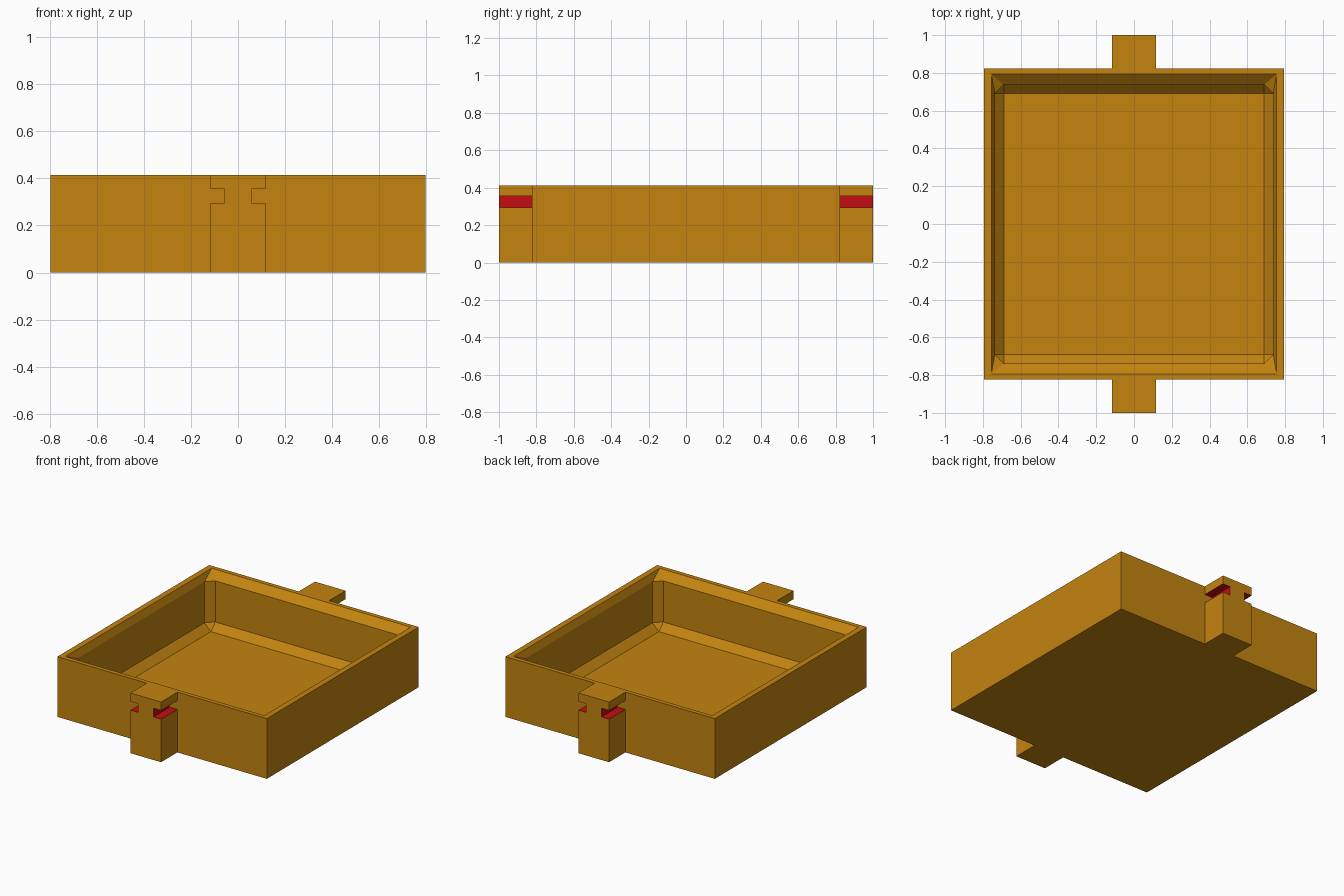
import bpy, bmesh
from math import pi
from mathutils import Matrix

if "Cube" in bpy.data.objects:
    bpy.data.objects.remove(bpy.data.objects["Cube"])


def material(name, color):
    m = bpy.data.materials.new(name)
    m.diffuse_color = color
    m.use_nodes = True
    m.node_tree.nodes["Principled BSDF"].inputs["Base Color"].default_value = m.diffuse_color
    return m


WOOD = material("ochre", (0.55, 0.23, 0.005, 1))
RED = material("red", (0.55, 0.004, 0.006, 1))
HX, HY, TOP = 0.795, 0.823, 0.413


def finish(name, bm):
    me = bpy.data.meshes.new(name)
    bm.to_mesh(me)
    bm.free()
    ob = bpy.data.objects.new(name, me)
    bpy.context.collection.objects.link(ob)
    me.materials.append(WOOD)
    me.materials.append(RED)
    return ob


# Tray: stacked rings from the underside, over the rim, down to the floor
bm = bmesh.new()


def ring(x, y, z, c=0.0):
    """Rectangle with corners cut by c (c = 0 gives doubled corner points)."""
    pts = [(x, c - y), (x, y - c), (x - c, y), (c - x, y),
           (-x, y - c), (-x, c - y), (c - x, -y), (x - c, -y)]
    return [bm.verts.new((px, py, z)) for px, py in pts]


rings = [ring(HX, HY, 0), ring(HX, HY, TOP), ring(0.755, 0.793, TOP),
         ring(0.737, 0.738, 0.365, 0.048), ring(0.737, 0.738, 0.083, 0.048),
         ring(0.689, 0.69, 0.035)]
for a, b in zip(rings, rings[1:]):
    for i in range(8):
        j = (i + 1) % 8
        bm.faces.new((a[i], a[j], b[j], b[i]))
bm.faces.new(rings[0][::-1])
bm.faces.new(rings[-1])
bmesh.ops.remove_doubles(bm, verts=bm.verts[:], dist=1e-4)
bmesh.ops.recalc_face_normals(bm, faces=bm.faces[:])
finish("tray", bm)

# Notched tabs: one profile extruded, open where it joins the tray
W, N, Z1, Z2 = 0.116, 0.058, 0.295, 0.355
half = [(W, 0), (W, Z1), (N, Z1), (N, Z2), (W, Z2), (W, TOP)]
profile = half + [(-x, z) for x, z in reversed(half)]

for name, angle in (("front_tab", 0), ("back_tab", pi)):
    bm = bmesh.new()
    front = [bm.verts.new((x, -1, z)) for x, z in profile]
    back = [bm.verts.new((x, -HY, z)) for x, z in profile]
    n = len(profile)
    bm.faces.new(front)
    cap = bm.faces.new(back[::-1])
    for i in range(n):
        j = (i + 1) % n
        f = bm.faces.new((front[j], front[i], back[i], back[j]))
        # red lining of the side notches
        f.material_index = 1 if i in (1, 2, 3, 7, 8, 9) else 0
    bmesh.ops.recalc_face_normals(bm, faces=bm.faces[:])
    bmesh.ops.delete(bm, geom=[cap], context='FACES_ONLY')
    bm.transform(Matrix.Rotation(angle, 4, 'Z'))
    finish(name, bm)
